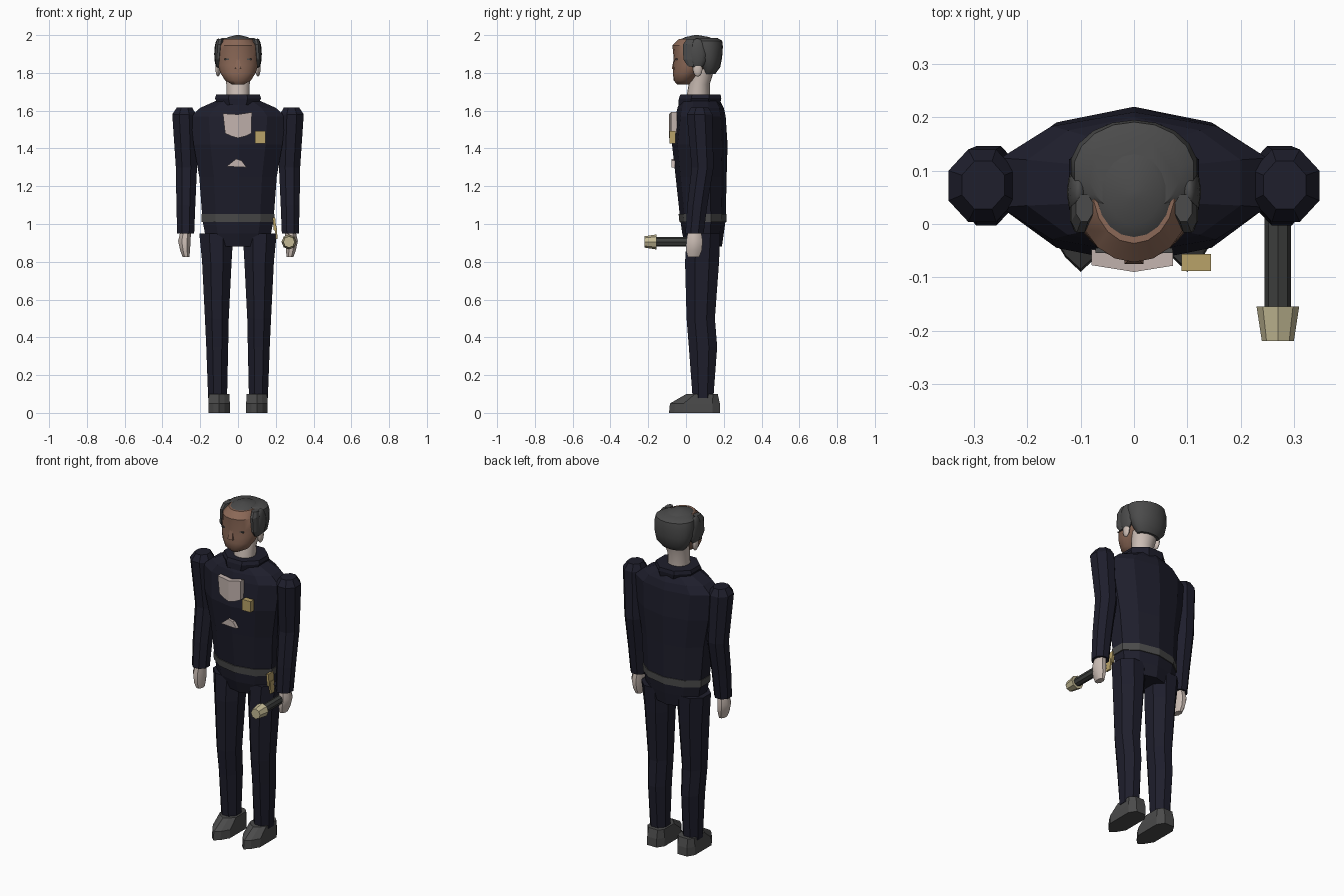
import bpy, bmesh, math
from mathutils import Matrix, Vector

cube = bpy.data.objects.get("Cube")
if cube:
    bpy.data.objects.remove(cube, do_unlink=True)


def material(name, r, g, b):
    m = bpy.data.materials.new(name)
    m.use_nodes = True
    m.diffuse_color = (r, g, b, 1)
    bsdf = next(n for n in m.node_tree.nodes if n.type == 'BSDF_PRINCIPLED')
    bsdf.inputs["Base Color"].default_value = (r, g, b, 1)
    return m


NAVY = material("navy cloth", .013, .013, .025)
GREY = material("dark grey", .07, .07, .07)
BROWN = material("brown skin", .26, .14, .095)
PALE = material("pale skin", .6, .51, .46)
SHIRT = material("shirt", .54, .45, .42)
GOLD = material("gold", .48, .36, .14)
BEIGE = material("beige metal", .55, .49, .3)
BLACK = material("torch black", .045, .047, .045)


def ngon(n):
    """Unit section with flat sides touching the unit square."""
    k = 1 / math.cos(math.pi / n)
    return [(k * math.cos(a), k * math.sin(a))
            for a in (math.tau * (i + .5) / n for i in range(n))]


def finish(name, bm, mat, smooth=False):
    bmesh.ops.recalc_face_normals(bm, faces=bm.faces)
    me = bpy.data.meshes.new(name)
    bm.to_mesh(me)
    bm.free()
    me.materials.append(mat)
    ob = bpy.data.objects.new(name, me)
    bpy.context.collection.objects.link(ob)
    if smooth:
        bpy.ops.object.select_all(action='DESELECT')
        ob.select_set(True)
        bpy.context.view_layer.objects.active = ob
        bpy.ops.object.shade_smooth_by_angle(angle=math.radians(40))
    return ob


def loft(name, rings, section, mat, side=1, smooth=False):
    """Skin rings of (z, centre x, centre y, half width, half depth)."""
    bm = bmesh.new()
    loops = [[bm.verts.new((side * (cx + hx * u), cy + hy * v, z)) for u, v in section]
             for z, cx, cy, hx, hy in rings]
    n = len(section)
    for a, b in zip(loops, loops[1:]):
        for i in range(n):
            j = (i + 1) % n
            bm.faces.new((a[i], a[j], b[j], b[i]))
    bm.faces.new(loops[0])
    bm.faces.new(loops[-1])
    return finish(name, bm, mat, smooth)


def body(name, rings, section, mat, smooth=False):
    """Centred loft from (z, half width, front y, back y)."""
    return loft(name, [(z, 0, (f + b) / 2, w, (b - f) / 2) for z, w, f, b in rings],
                section, mat, 1, smooth)


def plate(name, outline, front, depth, mat, bend=0, lean=0):
    """Front-facing (x, z) outline pushed back; bend folds it about x = 0."""
    bm = bmesh.new()
    top = max(z for x, z in outline)
    f, b = ([bm.verts.new((x, front + d + bend * abs(x) - lean * (top - z), z))
             for x, z in outline] for d in (0, depth))
    bm.faces.new(f)
    bm.faces.new(b)
    n = len(outline)
    for i in range(n):
        j = (i + 1) % n
        bm.faces.new((f[i], f[j], b[j], b[i]))
    bmesh.ops.triangulate(bm, faces=[p for p in bm.faces if len(p.verts) > 4])
    return finish(name, bm, mat)


def box(name, centre, size, mat, tilt=0):
    bm = bmesh.new()
    bmesh.ops.create_cube(bm, size=1, matrix=Matrix.Translation(centre)
                          @ Matrix.Rotation(tilt, 4, 'Y')
                          @ Matrix.Diagonal(Vector(size)).to_4x4())
    return finish(name, bm, mat)


def rod(name, x, z, y0, y1, r0, r1, mat):
    """Eight-sided tube along y."""
    bm = bmesh.new()
    bmesh.ops.create_cone(bm, cap_ends=True, segments=8, radius1=r0, radius2=r1,
                          depth=y0 - y1, matrix=Matrix.Translation((x, (y0 + y1) / 2, z))
                          @ Matrix.Rotation(math.pi / 2, 4, 'X'))
    return finish(name, bm, mat)


def ball(name, centre, radii, mat):
    bm = bmesh.new()
    bmesh.ops.create_uvsphere(bm, u_segments=12, v_segments=8, radius=1,
                              matrix=Matrix.Translation(centre)
                              @ Matrix.Diagonal(Vector(radii)).to_4x4())
    return finish(name, bm, mat, True)


OCT, ROUND = ngon(8), ngon(18)
half = [(0, 1), (.62, .8), (1, .35), (1, -.35), (.62, -.8), (0, -1)]
CHEST = half + [(-x, y) for x, y in half[-2:0:-1]]
SOLE = [(.55, 1), (-.55, 1), (-1, .7), (-1, -.45), (-.5, -.8),
        (0, -1), (.5, -.8), (1, -.45), (1, .7)]

# Jacket, belt and collar
body("jacket", [(.88, .12, 0, .19), (.95, .175, -.02, .2), (1.02, .188, -.03, .21),
                (1.25, .205, -.055, .215), (1.42, .235, -.074, .22),
                (1.57, .25, -.055, .21), (1.615, .2, -.045, .2),
                (1.655, .11, -.03, .18)], CHEST, NAVY)
body("belt", [(1.01, .192, -.035, .214), (1.052, .194, -.039, .215)], CHEST, GREY)
body("collar", [(1.63, .105, -.04, .18), (1.665, .122, -.038, .187),
                (1.685, .115, -.03, .183)], OCT, NAVY)

# Shirt openings, badge and hip clip
plate("shirt_front", [(-.08, 1.585), (0, 1.58), (.073, 1.592), (.072, 1.48),
                      (.04, 1.465), (0, 1.455), (-.035, 1.465), (-.068, 1.48)],
      -.09, .03, SHIRT, bend=.16)
plate("shirt_gap", [(-.06, 1.305), (-.01, 1.345), (.02, 1.335), (.045, 1.3)],
      -.078, .02, SHIRT)
box("badge", (.117, -.072, 1.46), (.055, .032, .065), GOLD)
box("hip_clip_upper", (.193, .03, 1.0), (.014, .05, .07), GOLD, -.1)
box("hip_clip_lower", (.202, .03, .955), (.01, .035, .07), GOLD, -.08)

# Limbs, mirrored
for side, word in ((1, "left"), (-1, "right")):
    loft(word + "_sleeve", [(.95, .277, .045, .045, .048), (1.1, .276, .06, .05, .053),
                            (1.3, .273, .088, .056, .058), (1.58, .285, .072, .063, .068),
                            (1.618, .283, .073, .04, .045)], OCT, NAVY, side)
    loft(word + "_hand", [(.825, .275, .04, .018, .03), (.86, .28, .042, .026, .042),
                          (.91, .284, .045, .033, .043), (.96, .277, .045, .028, .035)],
         OCT, PALE, side, True)
    loft(word + "_trouser_leg", [(.08, .108, .09, .05, .055), (.35, .11, .09, .058, .075),
                                 (.5, .112, .078, .063, .075), (.8, .112, .085, .078, .09),
                                 (.95, .115, .093, .09, .088)], OCT, NAVY, side)
    loft(word + "_shoe", [(0, .1, .045, .057, .135), (.05, .1, .047, .057, .132),
                          (.1, .1, .085, .054, .083)], SOLE, GREY, side)

# Torch in the left hand
rod("torch_handle", .27, .905, .06, -.16, .025, .025, BLACK)
rod("torch_head", .27, .905, -.155, -.22, .04, .03, BEIGE)

# Neck and head
body("neck", [(1.65, .06, 0, .125), (1.74, .062, .015, .125), (1.82, .075, .03, .15)],
     ROUND, PALE, True)
body("head", [(1.738, .03, -.045, .02), (1.76, .068, -.065, .045), (1.8, .094, -.068, .085),
              (1.84, .106, -.066, .13), (1.88, .112, -.064, .16), (1.945, .105, -.07, .17),
              (1.98, .075, -.035, .15)], ROUND, BROWN, True)
plate("nose", [(-.018, 1.82), (.018, 1.82), (.007, 1.875), (-.007, 1.875)],
      -.068, .02, BROWN, bend=.5, lean=.3)

# Hair: back, crown, and side pieces
body("hair_back", [(1.795, .07, .085, .155), (1.83, .1, .07, .18), (1.88, .114, .04, .19),
                   (1.94, .118, .02, .194), (1.97, .112, .01, .19), (1.985, .085, .02, .165)],
     ROUND, GREY, True)
body("hair_crown", [(1.955, .09, -.05, .15), (1.975, .078, -.035, .15),
                    (1.99, .05, 0, .12), (2.0, .01, .045, .065)], ROUND, GREY, True)
for side, word in ((1, "left"), (-1, "right")):
    ball(word + "_hair_side", (side * .104, .06, 1.9), (.022, .05, .083), GREY)
    loft(word + "_sideburn", [(1.835, .106, .03, .01, .02), (1.87, .106, .02, .014, .034),
                              (1.95, .1, .018, .018, .034), (1.98, .093, .03, .016, .025)],
         OCT, GREY, side)
    ball(word + "_ear", (side * .106, .062, 1.82), (.013, .025, .04), PALE)
    box(word + "_eye", (side * .052, -.05, 1.872), (.04, .009, .006), GREY)
